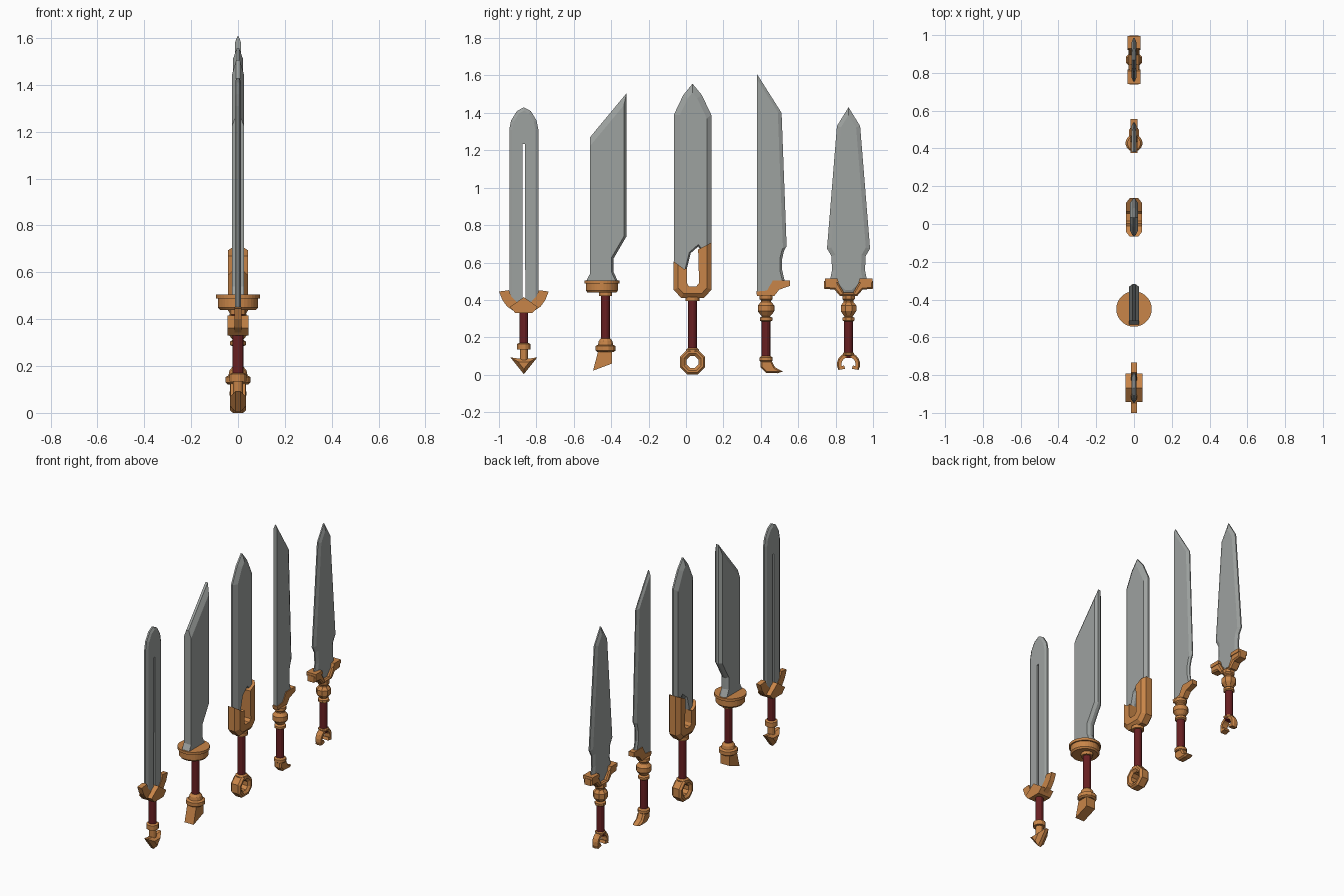
import bpy, bmesh
from math import sin, cos, pi, radians
from mathutils import Vector

if "Cube" in bpy.data.objects:
    bpy.data.objects.remove(bpy.data.objects["Cube"])


def material(name, rgb):
    m = bpy.data.materials.new(name)
    m.diffuse_color = (*rgb, 1)
    m.use_nodes = True
    m.node_tree.nodes["Principled BSDF"].inputs["Base Color"].default_value = m.diffuse_color
    return m


STEEL = material("steel_grey", (0.34, 0.36, 0.35))
BRONZE = material("bronze_orange", (0.58, 0.235, 0.065))
LEATHER = material("dark_red_grip", (0.14, 0.014, 0.016))


def loft(name, loops, mat, cyclic=False):
    """Skin a series of equal-length point loops."""
    bm = bmesh.new()
    rows = [[bm.verts.new(p) for p in loop] for loop in loops]
    n = len(rows[0])
    pairs = list(zip(rows, rows[1:])) + ([(rows[-1], rows[0])] if cyclic else [])
    for a, b in pairs:
        for i in range(n):
            j = (i + 1) % n
            bm.faces.new((a[i], a[j], b[j], b[i]))
    if not cyclic:
        bm.faces.new(rows[0][::-1])
        bm.faces.new(rows[-1])
    bmesh.ops.recalc_face_normals(bm, faces=bm.faces)
    me = bpy.data.meshes.new(name)
    bm.to_mesh(me)
    bm.free()
    me.materials.append(mat)
    ob = bpy.data.objects.new(name, me)
    bpy.context.collection.objects.link(ob)
    return ob


def inset(pts, d):
    """Move each edge of a 2D outline inwards by its own distance."""
    n = len(pts)
    P = [Vector(p) for p in pts]
    area = sum(P[i].x * P[i - 1].y - P[i - 1].x * P[i].y for i in range(n))
    s = 1 if area < 0 else -1
    out = []
    for i in range(n):
        a, b = (P[i] - P[i - 1]).normalized(), (P[(i + 1) % n] - P[i]).normalized()
        n1, n2 = Vector((-a.y, a.x)) * s, Vector((-b.y, b.x)) * s
        d1, d2 = d[i - 1], d[i]
        det = n1.x * n2.y - n1.y * n2.x
        if abs(det) < 0.05:
            off = n1 * max(d1, d2)
        else:
            off = Vector((d1 * n2.y - d2 * n1.y, n1.x * d2 - n2.x * d1)) / det
        out.append(P[i] + off)
    return out


def plate(name, c, pts, t, mat, e=None, d=0.0):
    """Flat part in the y-z plane, half thickness t, edge half thickness e, bevel d."""
    if e is None:
        layers = [(-t, pts), (t, pts)]
    else:
        inner = inset(pts, d if isinstance(d, list) else [d] * len(pts))
        layers = [(-t, inner), (-e, pts), (e, pts), (t, inner)]
    return loft(name, [[(x, c + p[0], p[1]) for p in ps] for x, ps in layers], mat)


def lathe(name, c, prof, mat, n=12):
    """Turned part about a vertical axis; prof holds (radius, z)."""
    return loft(name, [[(r * sin(2 * pi * (i + .5) / n), c + r * cos(2 * pi * (i + .5) / n), z)
                        for i in range(n)] for r, z in prof], mat)


def arc(name, c, zc, section, a0, a1, n, mat, cyclic=False):
    """Sweep a (radius, x) section around the x axis."""
    count = n if cyclic else n + 1
    ang = [radians(a0 + (a1 - a0) * i / n) for i in range(count)]
    return loft(name, [[(x, c + r * cos(a), zc + r * sin(a)) for r, x in section]
                       for a in ang], mat, cyclic)


def sym(half):
    return half + [(-y, z) for y, z in reversed(half) if y != 0]


def grip(k, c, z0, z1):
    lathe(f"grip_{k}", c, [(.024, z0), (.024, z1)], LEATHER)


# Sword 1: split blade, crescent guard, arrow pommel
c = -.867
half = [(.006, 1.235), (.008, .36), (.078, .36), (.078, 1.31), (.068, 1.36), (.037, 1.41)]
pts = half + [(0, 1.43)] + [(-y, z) for y, z in reversed(half)]
b = .016
plate("blade_1", c, pts, .013, STEEL, .005, [0, 0, b, b, b, b, b, b, b, b, 0, 0, 0])
plate("guard_wings_1", c, sym([(0, .33), (.045, .335), (.09, .365), (.115, .40), (.133, .445),
                               (.08, .452), (.068, .42), (.03, .38), (0, .37)]), .016, BRONZE)
plate("guard_roof_1", c, sym([(.045, .33), (.075, .362), (0, .415)]), .045, BRONZE)
grip(1, c, .16, .34)
lathe("collar_1", c, [(.022, .08), (.022, .135), (.037, .135), (.037, .165), (.026, .17)], BRONZE)
plate("arrow_pommel_1", c, sym([(0, .003), (.072, .093), (.025, .086)]), .034, BRONZE, .01, .017)

# Sword 2: slanted cleaver blade, round guard, angled pommel
c = -.43
plate("blade_2", c, [(-.105, .50), (-.083, .54), (-.083, 1.27), (.112, 1.505), (.112, .74),
                     (.042, .62), (.042, .55), (.066, .50)],
      .026, STEEL, .008, [0, 0, .03, .014, .012, .01, .01, 0])
lathe("round_guard_2", c - .02, [(.078, .44), (.086, .45), (.086, .488), (.094, .488), (.094, .505)],
      BRONZE, 32)
lathe("upper_collar_2", c, [(.036, .42), (.036, .445)], BRONZE)
grip(2, c, .18, .425)
lathe("lower_collar_2", c, [(.045, .122), (.056, .13), (.056, .153), (.042, .16), (.038, .18),
                            (.026, .195)], BRONZE)
plate("angled_pommel_2", c, [(-.04, .125), (.035, .125), (.035, .06), (-.067, .022)], .032, BRONZE)

# Sword 3: broad bevelled blade, U-shaped guard, octagon ring pommel
c = .035
plate("blade_3", c, [(-.1, .55), (-.1, 1.39), (-.05, 1.495), (0, 1.556), (.05, 1.495), (.1, 1.39),
                     (.1, .66), (.05, .66), (.03, .685), (-.01, .65), (-.03, .57), (-.045, .55)],
      .022, STEEL, .005, [.032, .03, .03, .03, .03, .024, 0, .008, .008, .008, 0, 0])
plate("u_guard_3", c, [(-.102, .607), (-.102, .455), (-.06, .41), (.06, .41), (.102, .455),
                       (.102, .707), (.03, .67), (.035, .49), (.02, .473), (-.02, .473),
                       (-.03, .49), (-.03, .57), (-.045, .565)],
      .042, BRONZE, .022, [.025, .025, .025, .025, .025, 0, 0, 0, 0, 0, 0, 0, 0])
lathe("upper_collar_3", c, [(.038, .393), (.038, .415)], BRONZE)
grip(3, c, .13, .40)
lathe("lower_collar_3", c, [(.036, .115), (.036, .135), (.026, .142)], BRONZE)
arc("ring_pommel_3", c, .068, [(.034, .022), (.05, .034), (.062, .034), (.073, .022), (.073, -.022),
                               (.062, -.034), (.05, -.034), (.034, -.022)],
    22.5, 382.5, 8, BRONZE, True)

# Sword 4: single-edged blade, stepped guard, foot pommel
c = .428
plate("blade_4", c, [(-.048, .43), (-.048, 1.607), (.083, 1.40), (.11, .687), (.097, .665),
                     (.086, .62), (.086, .56), (.1, .50), (.02, .43)],
      .013, STEEL, .003, [0, .015, .02, .012, .012, .012, .012, 0, 0])
plate("stepped_guard_4", c, [(-.053, .445), (.005, .45), (.037, .505), (.128, .505), (.128, .475),
                             (.07, .455), (.043, .42), (-.048, .42)], .018, BRONZE)
plate("foot_pommel_4", c, [(-.03, .075), (.03, .075), (.048, .04), (.09, .017), (.06, .008),
                           (0, .01), (-.03, .04)], .026, BRONZE, .015, .008)

# Sword 5: tapered blade, forked guard, open hook pommel
c5 = .869
plate("blade_5", c5, sym([(.025, .43), (.1, .5), (.088, .56), (.092, .635), (.115, .675),
                          (.062, 1.33), (0, 1.43)]), .013, STEEL, .004, .022)
plate("forked_guard_5", c5, sym([(.045, .42), (.075, .455), (.13, .46), (.13, .5), (.06, .5),
                                 (.025, .44)]), .03, BRONZE, .022, .008)
for s, side in ((1, "right"), (-1, "left")):
    plate(f"guard_lip_{side}_5", c5, [(s * y, z) for y, z in
          [(.052, .492), (.127, .492), (.127, .515), (.06, .515)]], .034, BRONZE)
    plate(f"hook_tip_{side}_5", c5, [(s * y, z) for y, z in
          [(.018, .032), (.052, .026), (.05, .042), (.024, .05)]], .02, BRONZE)
arc("hook_pommel_5", c5, .056, [(.038, .02), (.055, .02), (.062, .01), (.062, -.01), (.055, -.02),
                                (.038, -.02)], -30, 210, 12, BRONZE)

# Shared turned parts of swords 4 and 5
for k, y, n in ((4, c, 16), (5, c5, 8)):
    lathe(f"ball_neck_{k}", y, [(.026, .285), (.034, .29), (.034, .305), (.022, .312), (.03, .32),
                                (.045, .34), (.045, .37), (.028, .39), (.028, .398),
                                (.036, .405), (.036, .425)], BRONZE, n)
    grip(k, y, .09, .295)
    lathe(f"lower_collar_{k}", y, [(.03, .07), (.036, .075), (.036, .092), (.026, .1)]
          if k == 4 else [(.025, .1), (.032, .105), (.032, .115), (.026, .12)], BRONZE, n)
